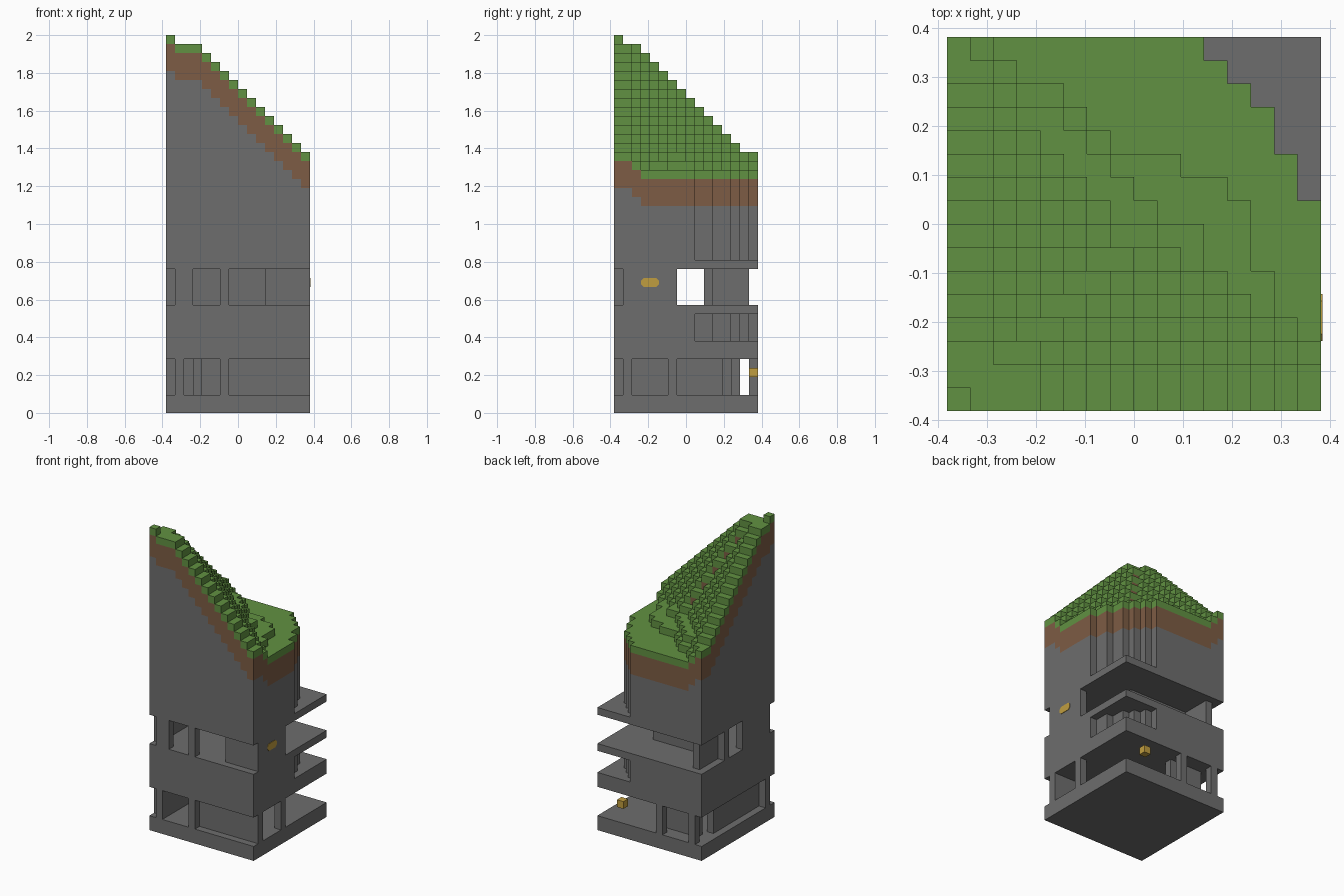
import bpy, bmesh, math
from mathutils import Vector

if "Cube" in bpy.data.objects:
    bpy.data.objects.remove(bpy.data.objects["Cube"], do_unlink=True)

N = 16
U = 2 / 42  # edge of one block


def material(name, rgb):
    m = bpy.data.materials.new(name)
    m.use_nodes = True
    m.diffuse_color = (*rgb, 1)
    m.node_tree.nodes["Principled BSDF"].inputs["Base Color"].default_value = (*rgb, 1)
    return m


GRASS = material("grass green", (0.12, 0.285, 0.054))
DIRT = material("dirt brown", (0.205, 0.107, 0.058))
STONE = material("stone grey", (0.155, 0.155, 0.155))
GOLD = material("lamp gold", (0.53, 0.34, 0.05))


def place(i, j, k):
    return Vector(((i - N / 2) * U, (j - N / 2) * U, k * U))


def finish(name, bm, mat):
    bmesh.ops.recalc_face_normals(bm, faces=bm.faces)
    mesh = bpy.data.meshes.new(name)
    bm.to_mesh(mesh)
    bm.free()
    mesh.materials.append(mat)
    bpy.context.collection.objects.link(bpy.data.objects.new(name, mesh))


def blocks(name, cells, mat):
    """Skin a set of block cells, keeping only the outside faces."""
    bm = bmesh.new()
    cells = set(cells)
    corners = {}

    def vert(p):
        if p not in corners:
            corners[p] = bm.verts.new(place(*p))
        return corners[p]

    for c in cells:
        for axis in range(3):
            a, b = (axis + 1) % 3, (axis + 2) % 3
            for side in (0, 1):
                n = list(c)
                n[axis] += 2 * side - 1
                if tuple(n) in cells:
                    continue
                ring = []
                for da, db in ((0, 0), (1, 0), (1, 1), (0, 1)):
                    p = list(c)
                    p[axis] += side
                    p[a] += da
                    p[b] += db
                    ring.append(vert(tuple(p)))
                bm.faces.new(ring if side else ring[::-1])
    finish(name, bm, mat)


def box(name, i, j, k, mat=STONE):
    """Box between pairs of grid lines."""
    bm = bmesh.new()
    bmesh.ops.create_cube(bm, size=1)
    lo, hi = place(i[0], j[0], k[0]), place(i[1], j[1], k[1])
    for v in bm.verts:
        v.co = Vector([lo[n] + (v.co[n] + 0.5) * (hi[n] - lo[n]) for n in range(3)])
    finish(name, bm, mat)


# Hill outline: columns per row, and where the two lowest terraces end
row_end = [16] * 9 + [15, 15, 14, 14, 13, 12, 11]
low_end = [16, 16, 16, 15, 14, 14, 13, 13, 13, 12, 10, 7, 6, 5, 3, 2]
mid_end = [16, 16, 15, 14, 13, 12, 11, 11, 9, 8, 7, 6, 5, 3, 2, 1]


def height(i, j):
    if i == j == 0:
        return 42
    slope = 44 - i - j + (i > j > 0)
    floor = 29 if i < mid_end[j] else 28 if i < low_end[j] else 27
    return max(floor, min(slope, 41, 43 - j))


columns = [(i, j) for j in range(N) for i in range(row_end[j])]


def layer(bottom, top):
    return [(i, j, k) for i, j in columns
            for k in range(bottom(height(i, j)), top(height(i, j)))]


# Hill: turf over earth over rock
blocks("turf", layer(lambda h: h - 1, lambda h: h), GRASS)
blocks("earth", layer(lambda h: h - 4, lambda h: h - 1), DIRT)
blocks("upper_rock", layer(lambda h: 17, lambda h: h - 4), STONE)
blocks("middle_rock", layer(lambda h: 8, lambda h: 11), STONE)

# Floor slabs
full = (0, N)
for name, k in (("base_slab", (0, 2)), ("lower_ceiling", (6, 8)),
                ("upper_floor", (11, 12)), ("upper_ceiling", (16, 17))):
    box(name, full, full, k)

# Lower storey: pillars and set-back walls
low = (2, 6)
for n in (1, 6):
    box("lower_front_pillar", (n, n + 1), (0, 1), low)
    box("lower_left_pillar", (15, 16), (n, n + 1), low)
    box("lower_back_pillar", (n, n + 1), (15, 16), low)
box("lower_right_pillar", (0, 1), (1, 2), low)
box("lower_front_wall", (7, 15), (1, 2), low)
box("lower_right_wall", (1, 2), (1, 12), low)
box("lower_inner_wall", (3, 4), (12, 14), low)
box("lower_back_wall", (2, 7), (13, 14), low)

# Upper storey: pillars, flush walls and set-back walls
up = (12, 16)
box("upper_front_corner_wall", (1, 3), (0, 1), up)
box("upper_front_pillar", (6, 7), (0, 1), up)
box("upper_front_wall", (11, 16), (1, 2), up)
box("upper_left_wall", (15, 16), (1, 7), up)
box("upper_right_flush_wall", (0, 1), (1, 7), up)
box("upper_right_pillar", (0, 1), (10, 11), up)
box("upper_right_wall", (1, 2), (11, 15), up)
box("upper_inner_wall", (2, 11), (10, 11), up)

# Gold lamp in the open corner
box("lamp", (12, 13), (15, 16), (4, 5), GOLD)

# Gold patch on the left wall, a bevelled thin plate
bm = bmesh.new()
outline = [(sy * dy, sz * dz) for sy, sz, pts in (
    (1, 1, ((1, 0.2), (0.7, 0.5))), (-1, 1, ((0.7, 0.5), (1, 0.2))),
    (-1, -1, ((1, 0.2), (0.7, 0.5))), (1, -1, ((0.7, 0.5), (1, 0.2))))
    for dy, dz in pts]
face = bm.faces.new([bm.verts.new(place(16, 4 + y, 14.5 + z)) for y, z in outline])
grown = bmesh.ops.extrude_face_region(bm, geom=[face])
for v in grown["geom"]:
    if isinstance(v, bmesh.types.BMVert):
        v.co.x += 0.003
finish("gold_patch", bm, GOLD)
